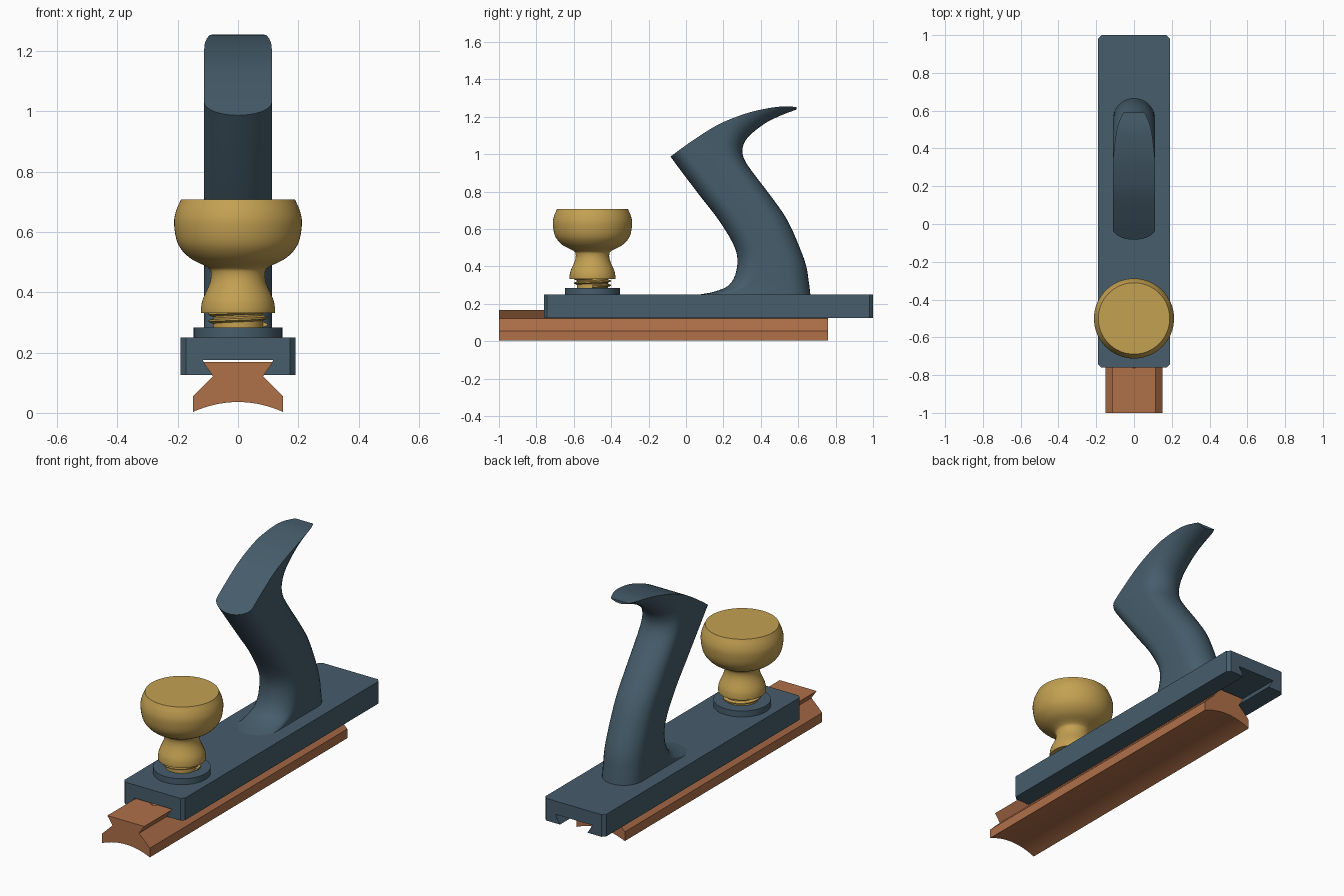
import bpy, bmesh, math
from mathutils import Vector

if "Cube" in bpy.data.objects:
    bpy.data.objects.remove(bpy.data.objects["Cube"])


def material(name, rgb):
    m = bpy.data.materials.new(name)
    m.diffuse_color = (*rgb, 1)
    m.use_nodes = True
    m.node_tree.nodes["Principled BSDF"].inputs["Base Color"].default_value = m.diffuse_color
    return m


SLATE = material("slate blue", (0.061, 0.109, 0.148))
BRASS = material("brass", (0.55, 0.355, 0.085))
COPPER = material("copper brown", (0.43, 0.16, 0.066))


def finish(name, bm, mat, angle=None):
    bmesh.ops.recalc_face_normals(bm, faces=bm.faces)
    mesh = bpy.data.meshes.new(name)
    bm.to_mesh(mesh)
    bm.free()
    ob = bpy.data.objects.new(name, mesh)
    bpy.context.collection.objects.link(ob)
    if mat:
        mesh.materials.append(mat)
    if angle:
        smooth(ob, angle)
    return ob


def activate(ob):
    bpy.ops.object.select_all(action='DESELECT')
    ob.select_set(True)
    bpy.context.view_layer.objects.active = ob


def smooth(ob, angle):
    activate(ob)
    bpy.ops.object.shade_smooth_by_angle(angle=math.radians(angle))


def cut(ob, cutter):
    cutter.hide_render = True
    mod = ob.modifiers.new("cut", 'BOOLEAN')
    mod.operation, mod.object, mod.solver = 'DIFFERENCE', cutter, 'EXACT'
    activate(ob)
    bpy.ops.object.modifier_apply(modifier=mod.name)
    bpy.data.objects.remove(cutter)


def loft(rings, closed=False):
    """Skin equal-length rings of points and cap the ends."""
    bm = bmesh.new()
    vs = [[bm.verts.new(p) for p in r] for r in rings]
    n = len(vs[0])
    for a, b in zip(vs, vs[1:]):
        for i in range(n):
            j = (i + 1) % n
            bm.faces.new((a[i], a[j], b[j], b[i]))
    bm.faces.new(vs[0])
    bm.faces.new(vs[-1])
    return bm


def spline(pts, steps):
    """Catmull-Rom curve through the points."""
    p = [Vector(q) for q in pts]
    p = [2 * p[0] - p[1]] + p + [2 * p[-1] - p[-2]]
    out = []
    for a, b, c, d in zip(p, p[1:], p[2:], p[3:]):
        for k in range(steps):
            t = k / steps
            out.append(0.5 * (2 * b + (c - a) * t + (2 * a - 5 * b + 4 * c - d) * t ** 2
                              + (3 * b - a - 3 * c + d) * t ** 3))
    return out + [p[-2]]


def mirrored(half):
    return half + [(-x, z) for x, z in reversed(half)]


def lathe(profile, y, n=64):
    return loft([[(r * math.cos(2 * math.pi * i / n), y + r * math.sin(2 * math.pi * i / n), z)
                  for i in range(n)] for r, z in profile])


# Dovetail rail with a hollow arched underside
arc = [(0.15 * math.sin(a), 0.036 - 0.033 * (a / (math.pi / 2)) ** 2)
       for a in [math.pi / 2 * k / 12 for k in range(1, 13)]]
arc = [(0.15 * k / 12, 0.003 + 0.033 * (1 - (k / 12) ** 2)) for k in range(1, 13)]
half = arc + [(0.15, 0.055), (0.083, 0.121), (0.115, 0.168)]
section = mirrored(half) + [(0, 0.036)]
rail = finish("dovetail_rail", loft([[(x, y, z) for x, z in section] for y in (-1, 0.76)]), COPPER)

# Small locating dimple in the rail
cut(rail, finish("dimple_cutter", lathe([(0.002, 0.148), (0.035, 0.18)], -0.74, 24), None))
smooth(rail, 20)

# Body block with dovetail slot and chamfered corners
section = mirrored([(0.19, 0.25), (0.19, 0.125), (0.086, 0.125), (0.117, 0.175)])
bm = loft([[(x, y, z) for x, z in section] for y in (-0.76, 1.0)])
corners = [e for e in bm.edges if all(abs(v.co.x) > 0.18 for v in e.verts)
           and abs(e.verts[0].co.z - e.verts[1].co.z) > 0.1]
bmesh.ops.bevel(bm, geom=corners, offset=0.018, segments=1, affect='EDGES')
finish("body_block", bm, SLATE)

# Round boss below the knob
KNOB_Y = -0.5
finish("knob_boss", lathe([(0.147, 0.245), (0.147, 0.284)], KNOB_Y), SLATE, 30)

# Threaded stud: core plus a helical ridge
finish("stud_core", lathe([(0.083, 0.27), (0.083, 0.35)], KNOB_Y), BRASS, 30)
rings = []
for i in range(48 * 2 + 1):
    a = 2 * math.pi * i / 48
    z = 0.293 + 0.023 * i / 48
    rings.append([(r * math.cos(a), KNOB_Y + r * math.sin(a), z + dz)
                  for r, dz in ((0.08, -0.010), (0.098, -0.003), (0.098, 0.003), (0.08, 0.010))])
finish("stud_thread", loft(rings), BRASS, 30)

# Turned front knob
curve = spline([(0.123, 0.345), (0.117, 0.376), (0.094, 0.43), (0.09, 0.465), (0.103, 0.484),
                (0.16, 0.514), (0.199, 0.56), (0.212, 0.625), (0.206, 0.668), (0.189, 0.708)], 4)
finish("front_knob", lathe([(0.122, 0.332)] + [tuple(p) for p in curve], KNOB_Y), BRASS, 35)

# Rear handle: stadium sections between a front and a back edge (front y, z, back y, z)
stations = [(0.075, 0.25, 0.665, 0.25), (0.152, 0.265, 0.662, 0.275), (0.23, 0.30, 0.656, 0.32),
            (0.27, 0.38, 0.643, 0.40), (0.265, 0.49, 0.608, 0.50), (0.18, 0.64, 0.543, 0.645),
            (0.07, 0.783, 0.458, 0.77), (-0.083, 0.987, 0.355, 0.905), (-0.18, 1.13, 0.312, 0.972),
            (-0.2, 1.3, 0.302, 1.028), (-0.05, 1.5, 0.331, 1.09), (0.2, 1.55, 0.42, 1.163),
            (0.43, 1.6, 0.51, 1.208), (0.59, 1.6, 0.59, 1.238)]
W = 0.112
rings = []
for fy, fz, by, bz in spline(stations, 4):
    front, back = Vector((0, fy, fz)), Vector((0, by, bz))
    d = (front - back).normalized()
    side = Vector((1, 0, 0))
    ring = []
    for centre, sign in ((back + d * W, 1), (front - d * W, -1)):
        for k in range(17):
            a = math.pi * k / 16
            ring.append(centre + sign * (side * W * math.cos(a) - d * W * math.sin(a)))
    rings.append(ring)
handle = finish("rear_handle", loft(rings), SLATE)

# Trim the handle along its curved top
top = [tuple(p) for p in spline([(-0.083, 0.987), (0.02, 1.062), (0.152, 1.147), (0.26, 1.196),
                                 (0.366, 1.23), (0.49, 1.253), (0.59, 1.253)], 4)]
outline = [(-0.5, 0.69)] + top + [(0.8, 1.253), (0.8, 2), (-0.5, 2)]
cut(handle, finish("top_cutter", loft([[(x, y, z) for y, z in outline] for x in (-0.4, 0.4)]), None))
smooth(handle, 35)
